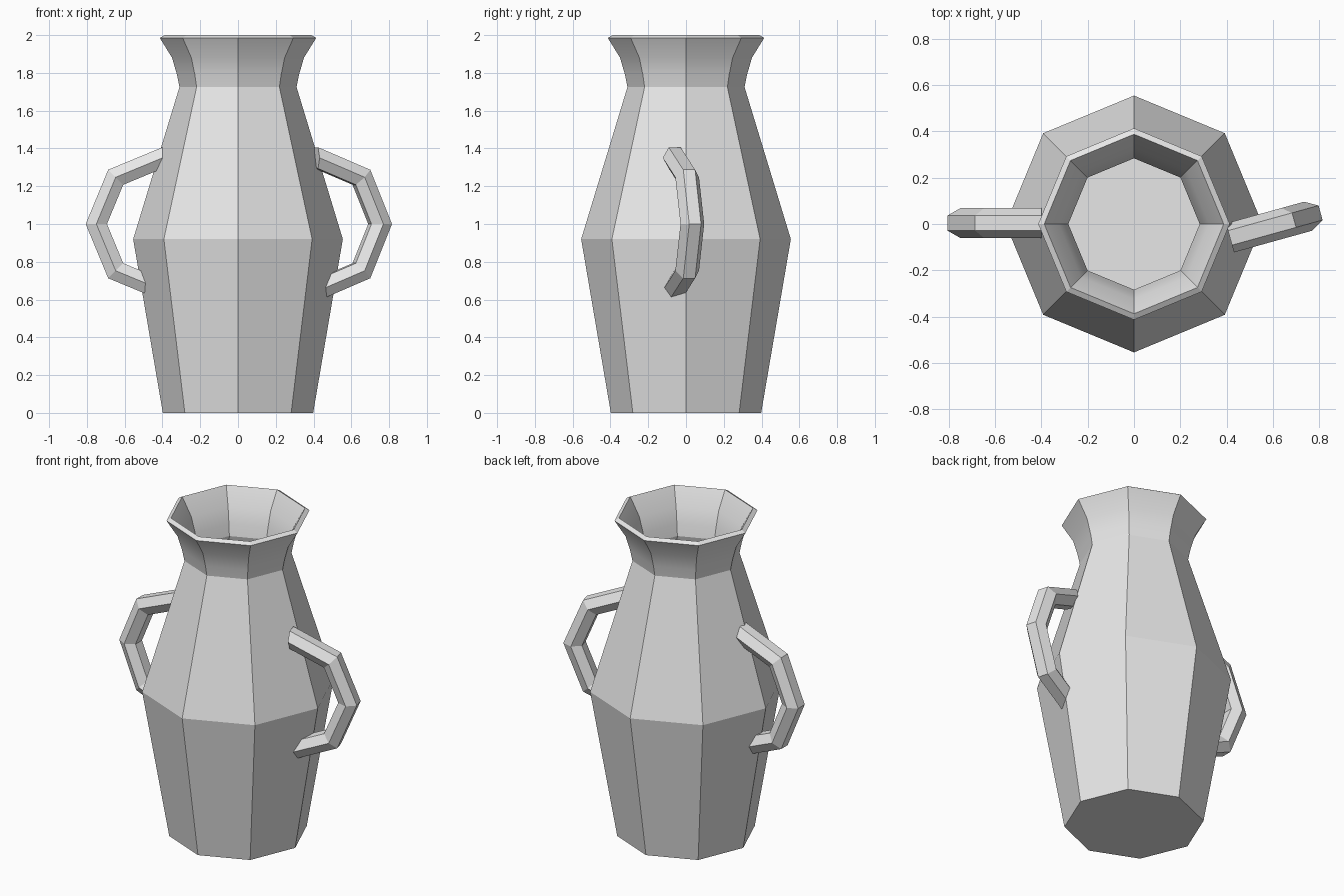
import bpy, bmesh
from math import cos, sin, pi, radians

cube = bpy.data.objects.get("Cube")
if cube:
    bpy.data.objects.remove(cube, do_unlink=True)

clay = bpy.data.materials.new("light_grey_clay")
clay.use_nodes = True
clay.diffuse_color = (0.8, 0.8, 0.8, 1)
clay.node_tree.nodes["Principled BSDF"].inputs["Base Color"].default_value = (0.8, 0.8, 0.8, 1)


def loft(name, rings):
    """Bridge a list of equal-sized point rings and cap both ends."""
    bm = bmesh.new()
    loops = [[bm.verts.new(p) for p in ring] for ring in rings]
    for a, b in zip(loops, loops[1:]):
        n = len(a)
        for i in range(n):
            j = (i + 1) % n
            bm.faces.new((a[i], a[j], b[j], b[i]))
    bm.faces.new(loops[0])
    bm.faces.new(loops[-1])
    bmesh.ops.recalc_face_normals(bm, faces=bm.faces)
    mesh = bpy.data.meshes.new(name)
    bm.to_mesh(mesh)
    bm.free()
    mesh.materials.append(clay)
    obj = bpy.data.objects.new(name, mesh)
    bpy.context.collection.objects.link(obj)
    return obj


# Eight-sided vase: outer wall upwards, slanted lip, inner wall down to the floor
SIDES = 8
outer = [(0.398, 0), (0.555, 0.92), (0.31, 1.725), (0.323, 1.79), (0.349, 1.88), (0.414, 1.985)]
inner = [(0.388, 2.0), (0.325, 1.89), (0.298, 1.795), (0.284, 1.725), (0.529, 0.92), (0.376, 0.025)]
vase = loft("vase_body", [
    [(r * cos(2 * pi * i / SIDES), r * sin(2 * pi * i / SIDES), z) for i in range(SIDES)]
    for r, z in outer + inner])

# The curved neck is smooth, the facets and the shoulder stay crisp
bpy.ops.object.select_all(action="DESELECT")
vase.select_set(True)
bpy.context.view_layer.objects.active = vase
bpy.ops.object.shade_smooth_by_angle(angle=radians(23))


# Half-ring handle with a six-sided grip, bowed outwards along its local +x
def handle(name, location, turn, bow=0.35, grip=0.065):
    rings = []
    for k in range(5):
        a = pi / 2 - k * pi / 4
        ring = []
        for i in range(6):
            t = i * pi / 3
            r = bow + grip * sin(t)
            ring.append((r * cos(a), grip * cos(t), r * sin(a)))
        rings.append(ring)
    obj = loft(name, rings)
    obj.location = location
    obj.rotation_euler.z = radians(turn)
    return obj


handle("right_handle", (-0.4, 0.004, 1.0), 180)
handle("left_handle", (0.415, -0.06, 1.0), 15.5)
